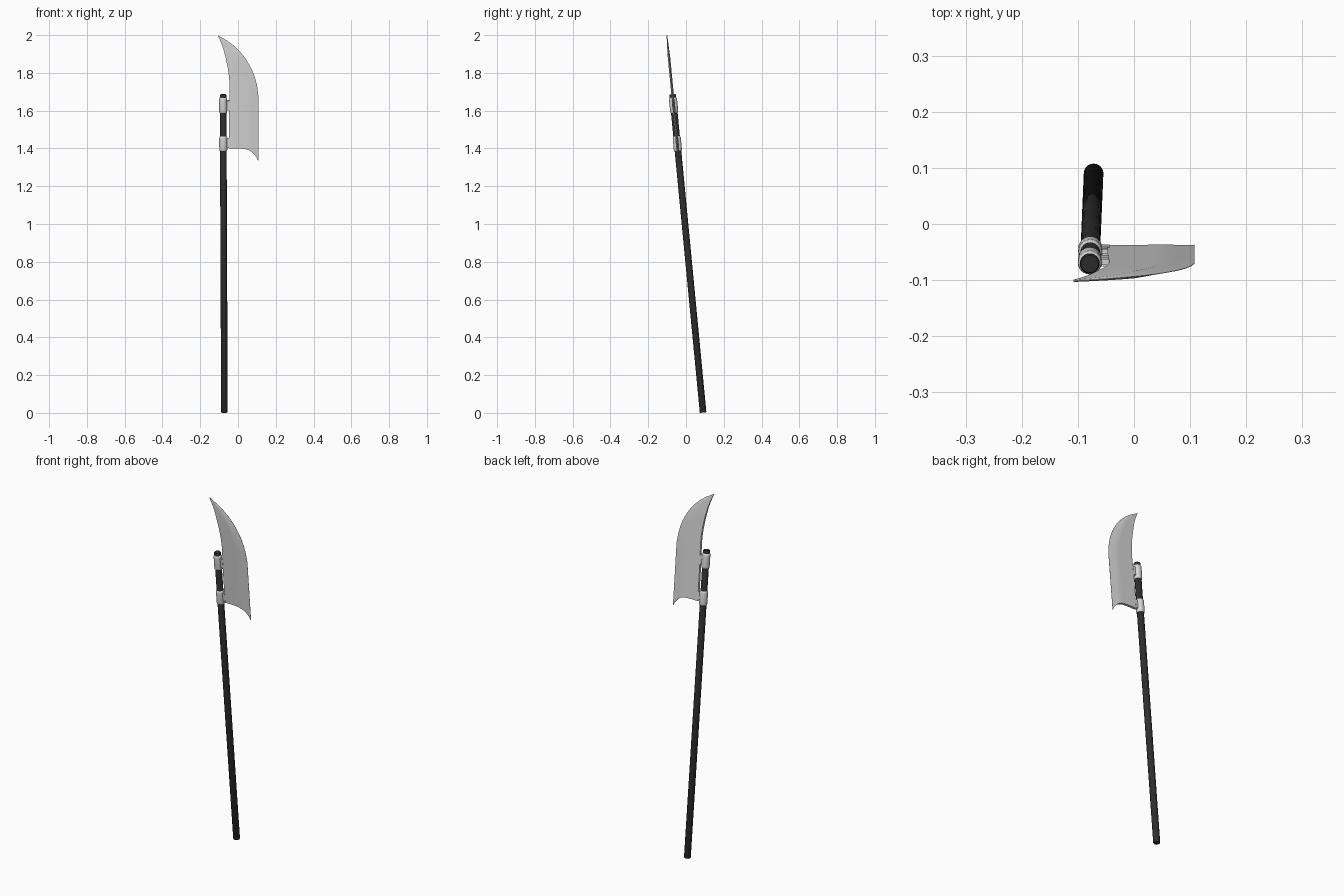
import bpy, bmesh, math
from mathutils import Matrix, Vector

if "Cube" in bpy.data.objects:
    bpy.data.objects.remove(bpy.data.objects["Cube"])

# The whole weapon is modelled upright, then leaned along the shaft axis
TILT = 0.0957
LEAN = (Matrix.Translation((-0.072, 0.0905, 0.0017))
        @ Matrix.Rotation(-0.0041, 4, 'Y') @ Matrix.Rotation(TILT, 4, 'X'))


def material(name, value):
    m = bpy.data.materials.new(name)
    m.diffuse_color = (value, value, value, 1)
    m.use_nodes = True
    m.node_tree.nodes["Principled BSDF"].inputs["Base Color"].default_value = m.diffuse_color
    return m


BLACK = material("black_wood", 0.027)
STEEL = material("pale_steel", 0.68)


def local(x, z):
    """Front-view position to position in the upright frame."""
    return x + 0.072 + 0.0041 * z, (z - 0.0017) / math.cos(TILT)


def finish(name, bm, mat, angle=35):
    bmesh.ops.recalc_face_normals(bm, faces=bm.faces[:])
    me = bpy.data.meshes.new(name)
    bm.to_mesh(me)
    bm.free()
    me.materials.append(mat)
    ob = bpy.data.objects.new(name, me)
    bpy.context.collection.objects.link(ob)
    ob.matrix_world = LEAN
    bpy.context.view_layer.objects.active = ob
    ob.select_set(True)
    bpy.ops.object.shade_smooth_by_angle(angle=math.radians(angle))
    ob.select_set(False)
    return ob


def rod(name, profile, mat, sides=24):
    """Closed turned part from (radius, height) points."""
    bm = bmesh.new()
    rings = [[bm.verts.new((r * math.cos(2 * math.pi * i / sides),
                            r * math.sin(2 * math.pi * i / sides), z))
              for i in range(sides)] for r, z in profile]
    for a, b in zip(rings, rings[1:]):
        for i in range(sides):
            j = (i + 1) % sides
            bm.faces.new((a[i], a[j], b[j], b[i]))
    bm.faces.new(rings[0])
    bm.faces.new(rings[-1])
    return finish(name, bm, mat)


# Shaft with slightly rounded ends
TOP = 1.692
rod("shaft", [(0.0155, 0), (0.0175, 0.003), (0.0175, TOP - 0.003), (0.0155, TOP)], BLACK)

# Collars and the tabs that carry the blade
for name, z0, z1, t0, t1 in (("lower", 1.385, 1.465, 1.402, 1.456),
                             ("upper", 1.586, 1.670, 1.602, 1.656)):
    a, b = local(0, z0)[1], local(0, z1)[1]
    rod(name + "_collar", [(0.017, a), (0.0205, a + 0.004), (0.0215, a + 0.012),
                           (0.0215, b - 0.012), (0.0205, b - 0.004), (0.017, b)], STEEL)
    bm = bmesh.new()
    bmesh.ops.create_cube(bm, size=1)
    c, d = local(0, t0)[1], local(0, t1)[1]
    for v in bm.verts:
        v.co = Vector((0.025 + v.co.x * 0.024, v.co.y * 0.0155,
                       (c + d) / 2 + v.co.z * (d - c)))
    bmesh.ops.bevel(bm, geom=bm.edges[:], offset=0.003, segments=2, affect='EDGES')
    finish(name + "_tab", bm, STEEL)

# Blade: rows of (spine x, spine z, edge x, edge z)
ROWS = [(-.047, 1.400, .108, 1.400), (-.047, 1.460, .108, 1.460),
        (-.047, 1.600, .108, 1.600), (-.045, 1.670, .108, 1.676),
        (-.044, 1.710, .102, 1.725), (-.045, 1.750, .092, 1.767),
        (-.049, 1.790, .079, 1.805), (-.055, 1.830, .061, 1.841),
        (-.064, 1.875, .037, 1.880), (-.075, 1.918, .008, 1.915),
        (-.085, 1.948, -.022, 1.944), (-.096, 1.975, -.056, 1.970),
        (-.1075, 1.999, -.106, 1.999)]
COLS = [0, .2, .4, .55, .68, .78, .86, .93, 1]

bm = bmesh.new()
sides = []
for s in (-1, 1):
    grid = []
    for k, (x0, z0, x1, z1) in enumerate(ROWS):
        spine = 0.0062 * min(1, 0.25 + (2.0 - z0) / 0.16)
        row = []
        for u in COLS:
            z = z0 + (z1 - z0) * u - (0.067 * u ** 5 if k == 0 else 0)
            half = spine * min(1, (1 - u) / 0.32) + 0.0004
            x, zl = local(x0 + (x1 - x0) * u, z)
            row.append(bm.verts.new((x, s * half, zl)))
        grid.append(row)
    for a, b in zip(grid, grid[1:]):
        for i in range(len(COLS) - 1):
            bm.faces.new((a[i], a[i + 1], b[i + 1], b[i]))
    # rim of this side, in order around the outline
    sides.append(grid[0] + [r[-1] for r in grid[1:]]
                 + grid[-1][-2::-1] + [r[0] for r in grid[-2:0:-1]])
f, g = sides
for i in range(len(f)):
    j = (i + 1) % len(f)
    bm.faces.new((f[i], f[j], g[j], g[i]))
finish("blade", bm, STEEL)
